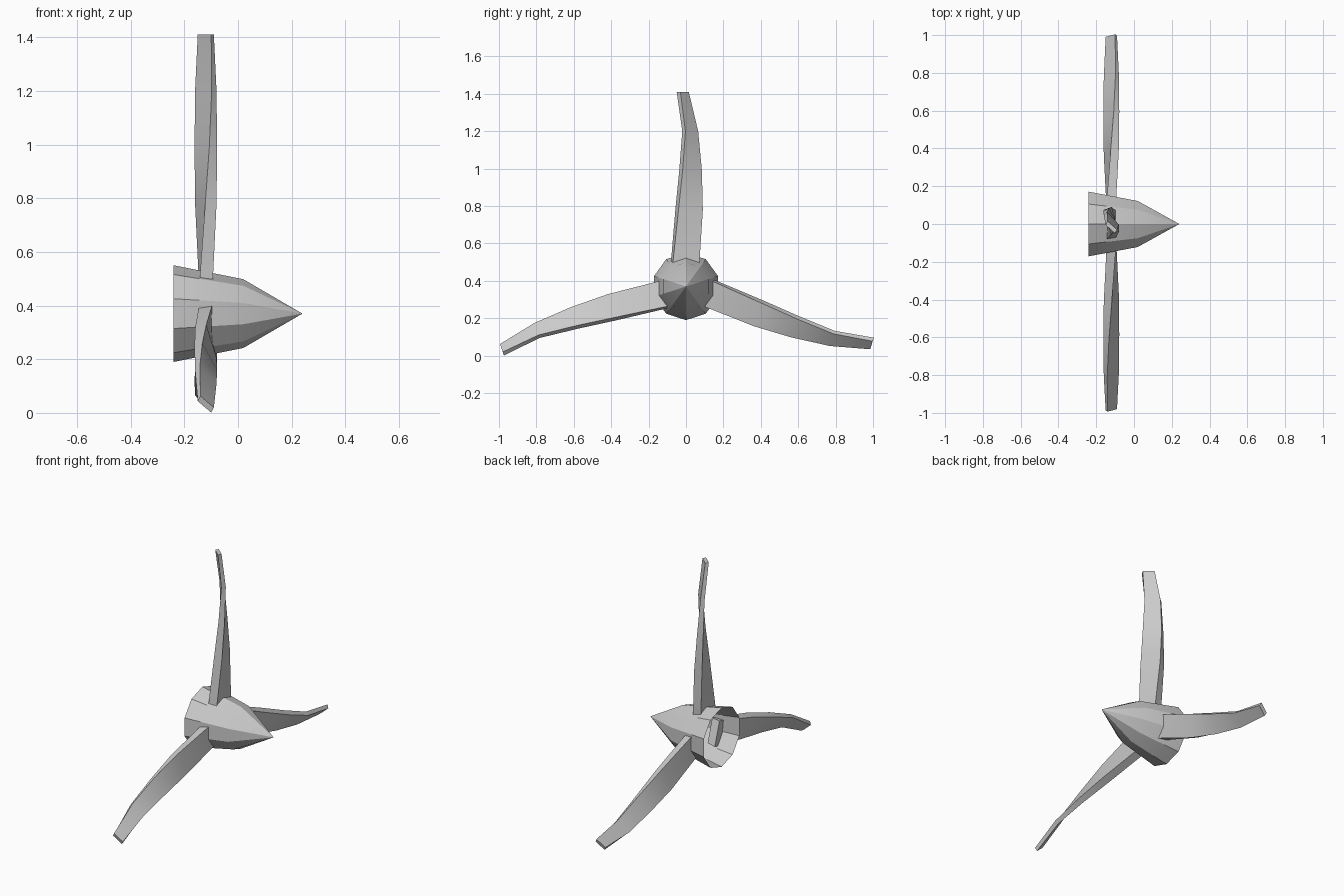
import bpy, bmesh, math
from mathutils import Matrix, Vector

if "Cube" in bpy.data.objects:
    bpy.data.objects.remove(bpy.data.objects["Cube"])

CENTRE_Z = 0.37


def finish(name, bm):
    bmesh.ops.recalc_face_normals(bm, faces=bm.faces)
    mesh = bpy.data.meshes.new(name)
    bm.to_mesh(mesh)
    bm.free()
    ob = bpy.data.objects.new(name, mesh)
    bpy.context.collection.objects.link(ob)
    ob.location.z = CENTRE_Z
    bpy.ops.object.select_all(action='DESELECT')
    ob.select_set(True)
    bpy.context.view_layer.objects.active = ob
    bpy.ops.object.shade_smooth_by_angle(angle=math.radians(30))
    return ob


def bridge(bm, a, b):
    n = len(a)
    for i in range(n):
        j = (i + 1) % n
        bm.faces.new((a[i], a[j], b[j], b[i]))


# Spinner: ten-sided hollow cone, open at the back
SIDES = 10
bm = bmesh.new()
rings = []
for x, r in [(-0.24, 0.18), (0.02, 0.128)]:
    ring = []
    for i in range(SIDES):
        a = math.pi / 2 + math.tau * i / SIDES
        ring.append(bm.verts.new((x, r * math.cos(a), r * math.sin(a))))
    rings.append(ring)
bridge(bm, *rings)
tip = bm.verts.new((0.24, 0, 0))
for i in range(SIDES):
    bm.faces.new((rings[1][i], rings[1][(i + 1) % SIDES], tip))
finish("spinner", bm)

# Blade sections: radius, then four (x, y) corners, twisting towards the tip
SECTIONS = [
    (0.10, [(-0.145, -0.083), (-0.095, -0.073), (-0.095, 0.07), (-0.145, 0.065)]),
    (0.41, [(-0.122, -0.057), (-0.08, -0.04), (-0.118, 0.09), (-0.16, 0.075)]),
    (0.62, [(-0.107, -0.036), (-0.078, -0.018), (-0.133, 0.085), (-0.162, 0.066)]),
    (0.83, [(-0.098, -0.02), (-0.08, -0.003), (-0.142, 0.065), (-0.16, 0.05)]),
    (1.04, [(-0.10, -0.05), (-0.09, -0.03), (-0.14, 0.015), (-0.15, -0.005)]),
]


def blade(name, degrees):
    turn = Matrix.Rotation(math.radians(degrees), 3, 'X')
    bm = bmesh.new()
    loops = [[bm.verts.new(turn @ Vector((x, y, r))) for x, y in pts]
             for r, pts in SECTIONS]
    for a, b in zip(loops, loops[1:]):
        bridge(bm, a, b)
    bm.faces.new(loops[0])
    bm.faces.new(loops[-1])
    finish(name, bm)


# Three blades, seated three spinner sides apart from the top one
for name, angle in [("blade_top", 0), ("blade_left", 108), ("blade_right", -108)]:
    blade(name, angle)
